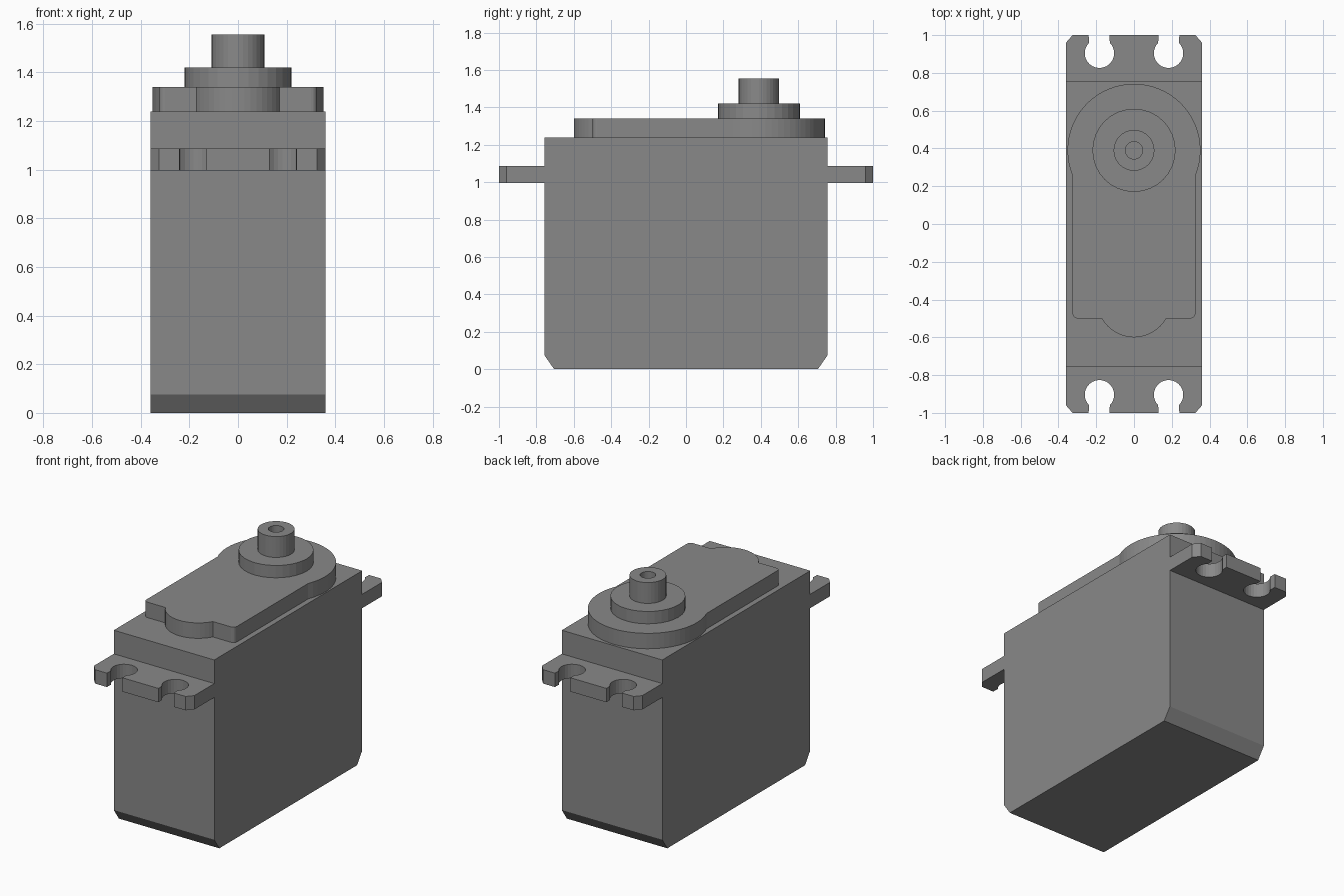
import bpy, bmesh
from math import sin, cos, radians, pi, degrees, asin, acos
from mathutils import Matrix

if "Cube" in bpy.data.objects:
    bpy.data.objects.remove(bpy.data.objects["Cube"])

# Dark plastic
plastic = bpy.data.materials.new("dark_grey_plastic")
plastic.diffuse_color = (0.25, 0.25, 0.25, 1)
plastic.use_nodes = True
plastic.node_tree.nodes["Principled BSDF"].inputs["Base Color"].default_value = plastic.diffuse_color


def finish(name, bm):
    bmesh.ops.recalc_face_normals(bm, faces=bm.faces[:])
    mesh = bpy.data.meshes.new(name)
    bm.to_mesh(mesh)
    bm.free()
    mesh.materials.append(plastic)
    obj = bpy.data.objects.new(name, mesh)
    bpy.context.collection.objects.link(obj)
    return obj


def prism(name, outline, low, high, matrix=Matrix()):
    """Extrude a 2D outline from low to high, then place it with a matrix."""
    bm = bmesh.new()
    face = bm.faces.new([bm.verts.new((a, b, low)) for a, b in outline])
    ext = bmesh.ops.extrude_face_region(bm, geom=[face], use_keep_orig=True)
    moved = [v for v in ext["geom"] if isinstance(v, bmesh.types.BMVert)]
    bmesh.ops.translate(bm, verts=moved, vec=(0, 0, high - low))
    bm.transform(matrix)
    return finish(name, bm)


def lathe(name, profile, centre_y, sides=32):
    """Spin a radius/height profile around a vertical axis."""
    bm = bmesh.new()
    verts = [bm.verts.new((r, centre_y, z)) for r, z in profile]
    edges = [bm.edges.new(pair) for pair in zip(verts, verts[1:])]
    bmesh.ops.spin(bm, geom=verts + edges, cent=(0, centre_y, 0), axis=(0, 0, 1),
                   angle=2 * pi, steps=sides, use_duplicate=False)
    bmesh.ops.remove_doubles(bm, verts=bm.verts[:], dist=1e-4)
    return finish(name, bm)


def arc(cx, cy, r, start, end, steps):
    angles = [radians(start + (end - start) * i / steps) for i in range(steps + 1)]
    return [(cx + r * cos(a), cy + r * sin(a)) for a in angles]


def mirrored(half):
    return half + [(-x, y) for x, y in reversed(half) if abs(x) > 1e-5]


# Case: side profile in y/z, extruded along x, with chamfered bottom ends
side = mirrored([(0.705, 0), (0.757, 0.075), (0.757, 1.24)])
to_yz = Matrix(((0, 0, 1, 0), (1, 0, 0, 0), (0, 1, 0, 0), (0, 0, 0, 1)))
prism("case", side, -0.36, 0.36, to_yz)

# Mounting tabs with two open keyhole slots each
half_tab = [(0.36, 0.757), (0.36, 0.96), (0.325, 1.0), (0.24, 1.0)]
half_tab += arc(0.183, 0.904, 0.078, 45, -225, 20)
half_tab += [(0.13, 1.0)]
for name, turn in (("back_mounting_tab", 0), ("front_mounting_tab", pi)):
    prism(name, mirrored(half_tab), 0.997, 1.087, Matrix.Rotation(turn, 4, 'Z'))

# Gear cover: narrow plate, round at the back, with a small bulge at the front
shaft_y, cover_r, plate_x = 0.39, 0.352, 0.325
meet = degrees(acos(plate_x / cover_r))
bulge = degrees(asin(0.095 / 0.195))
half_cover = arc(0, -0.405, 0.195, -90, -bulge, 8)
half_cover += arc(plate_x - 0.025, -0.475, 0.025, -90, 0, 4)
half_cover += arc(0, shaft_y, cover_r, -meet, 90, 20)
prism("gear_cover", mirrored(half_cover), 1.24, 1.34)

# Collar and hollow output shaft
lathe("shaft_collar", [(0, 1.34), (0.22, 1.34), (0.22, 1.42), (0, 1.42)], shaft_y)
lathe("output_shaft", [(0, 1.42), (0.108, 1.42), (0.108, 1.555), (0.046, 1.555),
                       (0.046, 1.43), (0, 1.43)], shaft_y)
